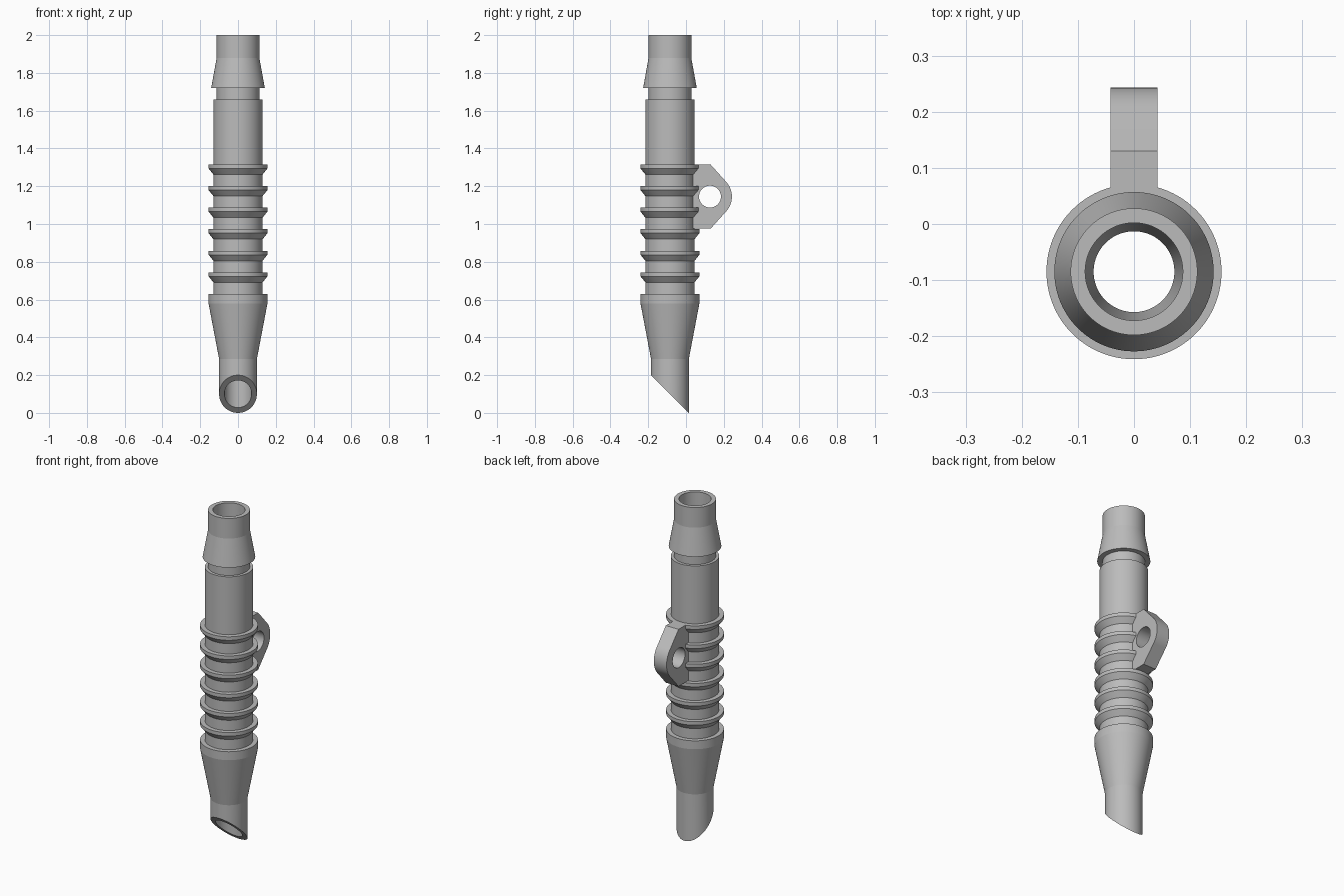
import bpy
import bmesh
from math import sin, cos, pi, radians

if "Cube" in bpy.data.objects:
    bpy.data.objects.remove(bpy.data.objects["Cube"], do_unlink=True)

AXIS_Y = -0.085
SEGMENTS = 96

grey = bpy.data.materials.new("plain grey")
grey.use_nodes = True
colour = (0.5, 0.5, 0.5, 1)
grey.diffuse_color = colour
grey.node_tree.nodes["Principled BSDF"].inputs["Base Color"].default_value = colour


def finish(name, bm):
    bmesh.ops.recalc_face_normals(bm, faces=bm.faces)
    mesh = bpy.data.meshes.new(name)
    bm.to_mesh(mesh)
    bm.free()
    obj = bpy.data.objects.new(name, mesh)
    bpy.context.collection.objects.link(obj)
    mesh.materials.append(grey)
    bpy.ops.object.select_all(action="DESELECT")
    obj.select_set(True)
    bpy.context.view_layer.objects.active = obj
    bpy.ops.object.shade_smooth_by_angle(angle=radians(8))
    return obj


# Tube: closed wall profile (radius, height); None marks the slanted tip
BODY, RIB, BORE, TIP_BORE = 0.13, 0.156, 0.087, 0.072
profile = [(TIP_BORE, None), (0.1, None), (0.1, 0.285), (RIB, 0.58), (RIB, 0.63), (BODY, 0.63)]
for i in range(6):
    top = 0.744 + i * 0.1142
    profile += [(BODY, top - 0.053), (RIB, top - 0.021), (RIB, top), (BODY, top)]
profile += [(BODY, 1.66), (0.113, 1.66), (0.113, 1.72), (0.142, 1.72),
            (0.113, 1.88), (0.113, 2), (BORE, 2), (BORE, 0.58), (TIP_BORE, 0.285)]

bm = bmesh.new()
rings = []
for r, z in profile:
    ring = []
    for s in range(SEGMENTS):
        a = 2 * pi * s / SEGMENTS
        y = AXIS_Y + r * sin(a)
        # the tip is cut at 45 degrees, longest at the back
        ring.append(bm.verts.new((r * cos(a), y, 0.015 - y if z is None else z)))
    rings.append(ring)
for k, ring in enumerate(rings):
    after = rings[(k + 1) % len(rings)]
    for s in range(SEGMENTS):
        t = (s + 1) % SEGMENTS
        bm.faces.new((ring[s], ring[t], after[t], after[s]))
finish("barbed_tube", bm)

# Lug: rounded plate with a round eye, standing on the back of the tube
HALF, EYE_Y, EYE_Z = 0.042, 0.127, 1.145


def arc(radius, start, end, count):
    return [(EYE_Y + radius * cos(start + (end - start) * i / count),
             EYE_Z + radius * sin(start + (end - start) * i / count)) for i in range(count + 1)]


outline = [(0.02, 0.975), (0.13, 0.975)] + arc(0.116, -pi / 4, pi / 4, 24) + [(0.13, 1.315), (0.02, 1.315)]
eye = arc(0.058, 0, 2 * pi, 64)[:-1]

bm = bmesh.new()
edges = []
for loop in (outline, eye):
    verts = [bm.verts.new((-HALF, y, z)) for y, z in loop]
    edges += [bm.edges.new((v, verts[(i + 1) % len(verts)])) for i, v in enumerate(verts)]
bmesh.ops.triangle_fill(bm, use_beauty=True, use_dissolve=False, edges=edges)
extruded = bmesh.ops.extrude_face_region(bm, geom=bm.faces[:], use_keep_orig=True)
bmesh.ops.translate(bm, vec=(2 * HALF, 0, 0),
                    verts=[g for g in extruded["geom"] if isinstance(g, bmesh.types.BMVert)])
finish("hanging_lug", bm)
